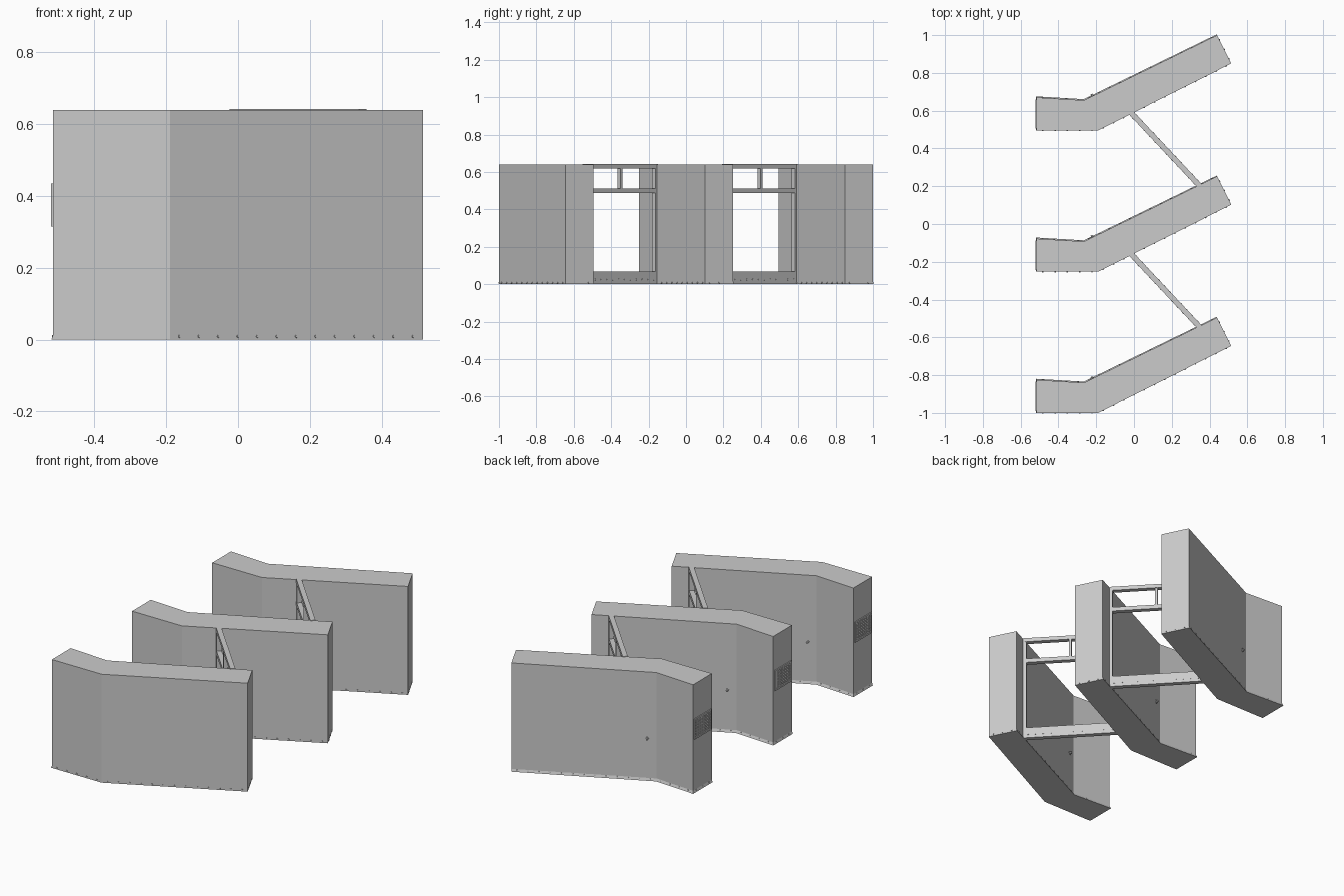
import bpy, bmesh
from math import pi
from mathutils import Vector, Matrix

if "Cube" in bpy.data.objects:
    bpy.data.objects.remove(bpy.data.objects["Cube"])

H = 0.64            # wall height
STEP = 0.7475       # spacing between bays
PROFILE = [Vector(p) for p in [(-0.515, -1.0), (-0.19, -1.0), (0.515, -0.645),
                               (0.44, -0.495), (-0.265, -0.84), (-0.515, -0.825)]]
SKIRT = [Vector(p) for p in [(-0.52, -1.0), (-0.19, -1.0), (0.515, -0.645),
                             (0.438, -0.491), (-0.266, -0.834), (-0.52, -0.819)]]


def finish(name, bm):
    bmesh.ops.recalc_face_normals(bm, faces=bm.faces[:])
    me = bpy.data.meshes.new(name)
    bm.to_mesh(me)
    bm.free()
    ob = bpy.data.objects.new(name, me)
    bpy.context.collection.objects.link(ob)
    return ob


def prism(bm, low, high, z0, z1, dy):
    a = [bm.verts.new((p.x, p.y + dy, z0)) for p in low]
    b = [bm.verts.new((p.x, p.y + dy, z1)) for p in high]
    bm.faces.new(a)
    bm.faces.new(b)
    n = len(a)
    for i in range(n):
        j = (i + 1) % n
        bm.faces.new((a[i], a[j], b[j], b[i]))


def box(bm, center, size, base=Matrix()):
    m = base @ Matrix.Translation(center) @ Matrix.Diagonal((*size, 1))
    bmesh.ops.create_cube(bm, size=1, matrix=m)


def stud(bm, pos, normal, r, depth, r2=None):
    rot = Vector(normal).to_track_quat('Z', 'Y').to_matrix().to_4x4()
    bmesh.ops.create_cone(bm, cap_ends=True, segments=10, radius1=r,
                          radius2=r if r2 is None else r2, depth=depth,
                          matrix=Matrix.Translation(pos) @ rot)


def make_wall(i):
    dy = i * STEP
    bm = bmesh.new()
    prism(bm, PROFILE, PROFILE, 0, H, dy)
    finish(f"wall_{i}", bm)

    # flared skirt along the back and outer end
    bm = bmesh.new()
    prism(bm, SKIRT, PROFILE, 0, 0.015, dy)
    finish(f"base_skirt_{i}", bm)

    # small fixings along the foot of every side
    bm = bmesh.new()
    for k in range(6):
        a, b = PROFILE[k], PROFILE[(k + 1) % 6]
        d = b - a
        n = max(3, round(d.length / 0.06))
        normal = Vector((d.y, -d.x, 0)).normalized()
        for s in range(n):
            p = a + d * (s + 0.5) / n
            stud(bm, (p.x, p.y + dy, 0.009), normal, 0.004, 0.007)
    finish(f"base_bolts_{i}", bm)

    # vent grille on the outer end: border, bars and cross bars
    bm = bmesh.new()
    yc, zc, w, h, x = -0.9125 + dy, 0.375, 0.155, 0.12, -0.517
    for s in (-1, 1):
        box(bm, (x, yc, zc + s * (h / 2 - 0.005)), (0.008, w, 0.01))
        box(bm, (x, yc + s * (w / 2 - 0.005), zc), (0.008, 0.01, h))
    for k in range(1, 7):
        box(bm, (x + 0.001, yc, zc - h / 2 + k * h / 7), (0.006, w, 0.006))
    for k in range(1, 8):
        box(bm, (x + 0.001, yc - w / 2 + k * w / 8, zc), (0.006, 0.006, h))
    finish(f"vent_grille_{i}", bm)

    # round knob beside the bend
    a, b = PROFILE[4], PROFILE[3]
    d = (b - a).normalized()
    p = a + d * 0.05
    n = Vector((-d.y, d.x, 0))
    pos = Vector((p.x, p.y + dy, 0.245))
    bm = bmesh.new()
    stud(bm, pos, n, 0.011, 0.006)
    stud(bm, pos + n * 0.006, n, 0.007, 0.012, 0.005)
    finish(f"wall_knob_{i}", bm)


def make_frame(i):
    # local x runs along the frame, local y is its thickness
    off = Vector((0, (i - 1) * STEP, 0))
    a = Vector((-0.01, 0.583, 0)) + off
    b = Vector((0.343, 0.207, 0)) + off
    d = (b - a).normalized()
    L, T = (b - a).length, 0.028
    n = Vector((-d.y, d.x, 0))
    base = Matrix((( d.x, n.x, 0, a.x), (d.y, n.y, 0, a.y), (0, 0, 1, 0), (0, 0, 0, 1)))
    bm = bmesh.new()
    for z0, z1 in ((0.002, 0.067), (0.487, 0.511), (0.62, 0.643)):
        box(bm, (L / 2, 0, (z0 + z1) / 2), (L + 0.012, T, z1 - z0), base)
    for x in (0.003, L - 0.003):
        box(bm, (x, 0, 0.32), (0.018, T * 0.98, 0.63), base)
    box(bm, (L / 2, 0, 0.565), (0.014, T * 0.9, 0.12), base)
    finish(f"doorway_frame_{i}", bm)

    # fixings along the sill
    bm = bmesh.new()
    for k in range(12):
        p = a + d * L * (k + 0.5) / 12
        for s in (-1, 1):
            stud(bm, p + n * s * T / 2 + Vector((0, 0, 0.025)), n * s, 0.005, 0.003)
    finish(f"sill_bolts_{i}", bm)


for i in range(3):
    make_wall(i)
for i in range(2):
    make_frame(i)
